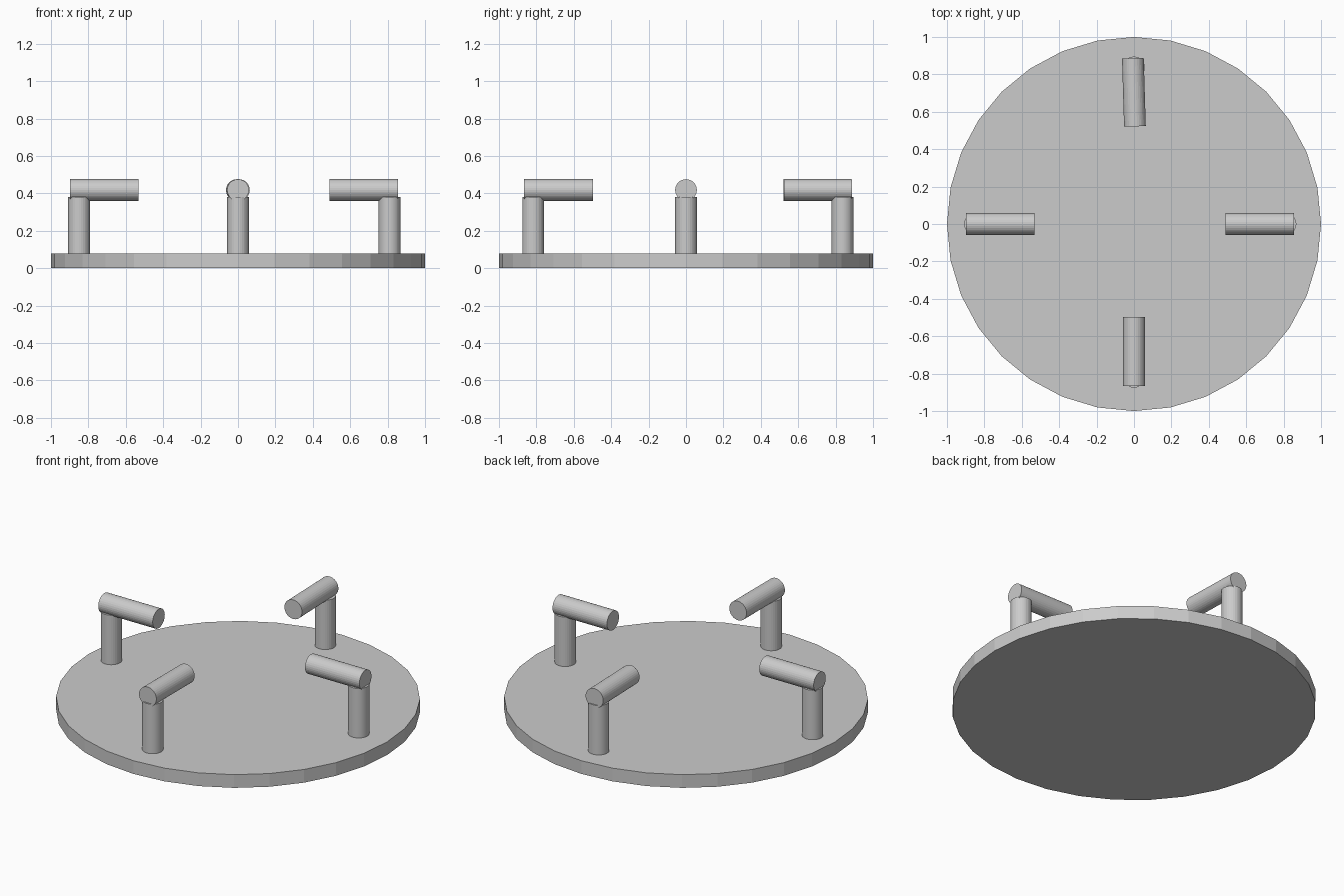
import bpy
from math import radians
from mathutils import Matrix, Vector

if "Cube" in bpy.data.objects:
    bpy.data.objects.remove(bpy.data.objects["Cube"])

grey = bpy.data.materials.new("light_grey")
grey.diffuse_color = (0.6, 0.6, 0.6, 1)
grey.use_nodes = True
grey.node_tree.nodes["Principled BSDF"].inputs["Base Color"].default_value = grey.diffuse_color


def cylinder(name, start, end, radius):
    """Flat-faced 32-sided cylinder between two points."""
    a, b = Vector(start), Vector(end)
    axis = b - a
    bpy.ops.mesh.primitive_cylinder_add(
        vertices=32, radius=radius, depth=axis.length, location=(a + b) / 2,
        rotation=axis.to_track_quat('Z', 'Y').to_euler())
    obj = bpy.context.object
    obj.name = name
    obj.data.materials.append(grey)
    return obj


# Round base plate
cylinder("base_plate", (0, 0, 0), (0, 0, 0.08), 1.0)

# Upright posts, each with an arm pointing to the centre
R = 0.058
for side, post, outer, inner in [
    ("left", (-0.85, 0), (-0.897, 0), (-0.532, 0)),
    ("right", (0.81, 0), (0.855, 0), (0.49, 0)),
    ("front", (0, -0.817), (0, -0.865), (0, -0.498)),
    ("back", (0, 0.837), (-0.006, 0.886), (0.005, 0.522)),
]:
    cylinder(side + "_post", (*post, 0.08), (*post, 0.38), R)
    cylinder(side + "_arm", (*outer, 0.418), (*inner, 0.418), R)
